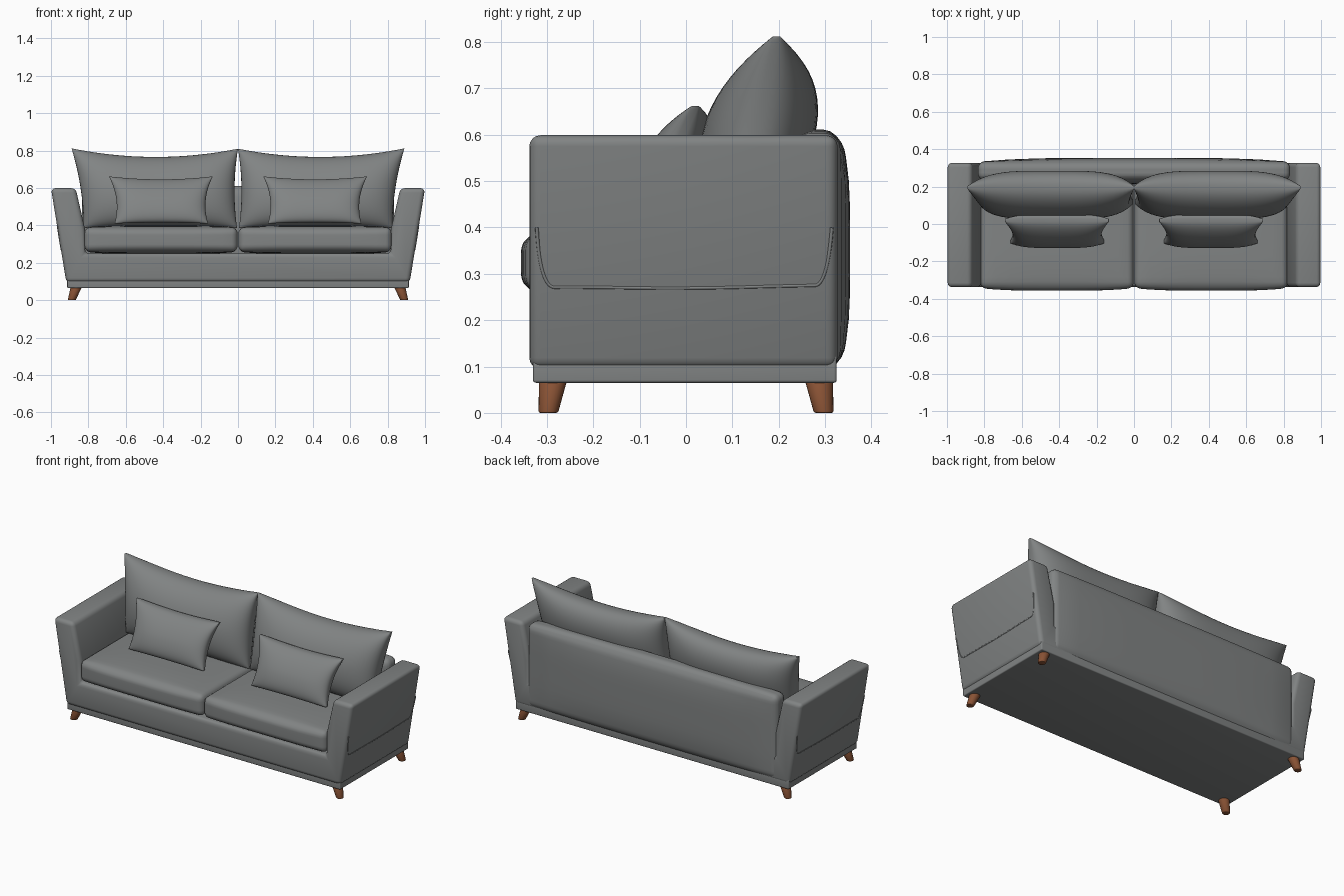
import bpy
import bmesh
from mathutils import Vector

cube = bpy.data.objects.get("Cube")
if cube:
    bpy.data.objects.remove(cube, do_unlink=True)


def make_material(name, rgb):
    mat = bpy.data.materials.new(name)
    mat.use_nodes = True
    mat.diffuse_color = (*rgb, 1)
    mat.node_tree.nodes["Principled BSDF"].inputs["Base Color"].default_value = (*rgb, 1)
    return mat


FABRIC = make_material("grey fabric", (0.22, 0.23, 0.23))
WOOD = make_material("brown wood", (0.25, 0.085, 0.035))


def finish(bm, name, mat, angle=0.7):
    bmesh.ops.recalc_face_normals(bm, faces=bm.faces[:])
    mesh = bpy.data.meshes.new(name)
    bm.to_mesh(mesh)
    bm.free()
    mesh.materials.append(mat)
    mesh.shade_smooth()
    mesh.set_sharp_from_angle(angle=angle)
    obj = bpy.data.objects.new(name, mesh)
    bpy.context.collection.objects.link(obj)
    return obj


def round_edges(bm, radius, segments=4):
    edges = [e for e in bm.edges if e.calc_face_angle(0) > 0.5]
    bmesh.ops.bevel(bm, geom=edges, offset=radius, segments=segments,
                    profile=0.5, affect='EDGES')


def soft_box(name, low, high, radius, bulge=(0, 0, 0), power=2, cuts=10):
    """Rounded box whose faces swell outward along each axis by bulge."""
    low, high = Vector(low), Vector(high)
    mid, half = (low + high) / 2, (high - low) / 2
    bm = bmesh.new()
    bmesh.ops.create_cube(bm, size=2)
    for v in bm.verts:
        v.co = mid + v.co * half
    round_edges(bm, radius)
    if any(bulge):
        for axis in range(3):
            normal = Vector([float(i == axis) for i in range(3)])
            for k in range(1, cuts):
                point = low.lerp(high, k / cuts)
                bmesh.ops.bisect_plane(bm, geom=bm.verts[:] + bm.edges[:] + bm.faces[:],
                                       plane_co=point, plane_no=normal)
        for v in bm.verts:
            n = [(v.co[i] - mid[i]) / half[i] for i in range(3)]
            fall = [max(0, 1 - abs(c) ** power) for c in n]
            for i in range(3):
                v.co[i] += bulge[i] * n[i] * fall[i - 1] * fall[i - 2]
    return finish(bm, name, FABRIC)


def pillow(name, side, inner, outer, lean, thick, pinch):
    """Stuffed pillow; inner and outer give (x, z) of the bottom and top corners."""
    bm = bmesh.new()
    bmesh.ops.create_grid(bm, x_segments=32, y_segments=24, size=1)
    front = set(bm.verts)
    bmesh.ops.extrude_face_region(bm, geom=bm.faces[:], use_keep_orig=True)
    inner = [Vector(p) for p in inner]
    outer = [Vector(p) for p in outer]
    for v in bm.verts:
        u, w = v.co.x, v.co.y
        # ease the samples toward the seam, where the curvature is strongest
        u, w = 1.5 * u - 0.5 * u ** 3, 1.5 * w - 0.5 * w ** 3
        t = (w + 1) / 2
        p = inner[0].lerp(inner[1], t).lerp(outer[0].lerp(outer[1], t), (u + 1) / 2)
        x = p.x - pinch[0] * u * (1 - w * w)
        z = p.y - pinch[1] * w * (1 - u * u) * (1 if w > 0 else 0.3)
        puff = thick * (max(0, 1 - u ** 4) * max(0, 1 - w * w)) ** 0.5 + 0.008
        y = lean[0] + (lean[1] - lean[0]) * t + (-puff if v in front else puff)
        v.co = (side * x, y, z)
    return finish(bm, name, FABRIC, 1.2)


# Frame: flared arms and seat rail as one extruded profile
half_profile = [(0.918, 0.095), (1.0, 0.599), (0.868, 0.599), (0.818, 0.38), (0.818, 0.25)]
profile = half_profile + [(-x, z) for x, z in reversed(half_profile)]
bm = bmesh.new()
face = bm.faces.new([bm.verts.new((x, -0.338, z)) for x, z in profile])
extruded = bmesh.ops.extrude_face_region(bm, geom=[face], use_keep_orig=True)
for item in extruded["geom"]:
    if isinstance(item, bmesh.types.BMVert):
        item.co.y = 0.327
bmesh.ops.recalc_face_normals(bm, faces=bm.faces[:])
round_edges(bm, 0.024)
finish(bm, "arm_and_rail_frame", FABRIC)

# Plinth and upholstered back
soft_box("plinth", (-0.913, -0.33, 0.065), (0.913, 0.325, 0.125), 0.006)
soft_box("backrest", (-0.835, 0.235, 0.1), (0.835, 0.332, 0.603), 0.035,
         bulge=(0, 0.022, 0.008), power=4)

for side, label in ((1, "left"), (-1, "right")):
    # Seat cushion
    x0, x1 = sorted((side * 0.002, side * 0.822))
    soft_box(f"{label}_seat_cushion", (x0, -0.342, 0.26), (x1, 0.25, 0.388), 0.032,
             bulge=(0, 0.014, 0.014), power=4)

    # Back cushion and small scatter pillow
    pillow(f"{label}_back_cushion", side, [(0.005, 0.385), (0.0, 0.81)],
           [(0.825, 0.385), (0.89, 0.812)], (0.115, 0.195), 0.115, (0.016, 0.045))
    pillow(f"{label}_scatter_pillow", side, [(0.16, 0.41), (0.135, 0.662)],
           [(0.66, 0.41), (0.69, 0.662)], (-0.095, 0.02), 0.06, (0.025, 0.016))

    # Raised seam across the outer arm panel
    path = [(-0.322, 0.40), (-0.315, 0.27), (-0.25, 0.272), (0, 0.268),
            (0.25, 0.275), (0.305, 0.275), (0.315, 0.40)]
    curve = bpy.data.curves.new("seam_path", 'CURVE')
    curve.dimensions = '3D'
    curve.bevel_depth = 0.004
    curve.bevel_resolution = 1
    spline = curve.splines.new('NURBS')
    spline.points.add(len(path) - 1)
    spline.use_endpoint_u = True
    spline.order_u = 3
    for point, (y, z) in zip(spline.points, path):
        point.co = (side * (0.916 + (z - 0.095) * 0.163), y, z, 1)
    helper = bpy.data.objects.new("seam_helper", curve)
    bpy.context.collection.objects.link(helper)
    graph = bpy.context.evaluated_depsgraph_get()
    mesh = bpy.data.meshes.new_from_object(helper.evaluated_get(graph))
    bpy.data.objects.remove(helper, do_unlink=True)
    mesh.materials.clear()
    mesh.materials.append(FABRIC)
    mesh.shade_smooth()
    seam = bpy.data.objects.new(f"{label}_arm_seam", mesh)
    bpy.context.collection.objects.link(seam)

    # Splayed tapered legs
    for depth, place in ((-1, "front"), (1, "back")):
        bm = bmesh.new()
        bmesh.ops.create_cone(bm, cap_ends=True, segments=24, radius1=0.021,
                              radius2=0.031, depth=0.075)
        round_edges(bm, 0.004, 2)
        for v in bm.verts:
            v.co.z += 0.0375
            drop = 1 - v.co.z / 0.07
            v.co.x = side * (v.co.x + 0.865 + 0.024 * drop)
            v.co.y = v.co.y + depth * (0.287 + 0.01 * drop)
        finish(bm, f"{place}_{label}_leg", WOOD)
